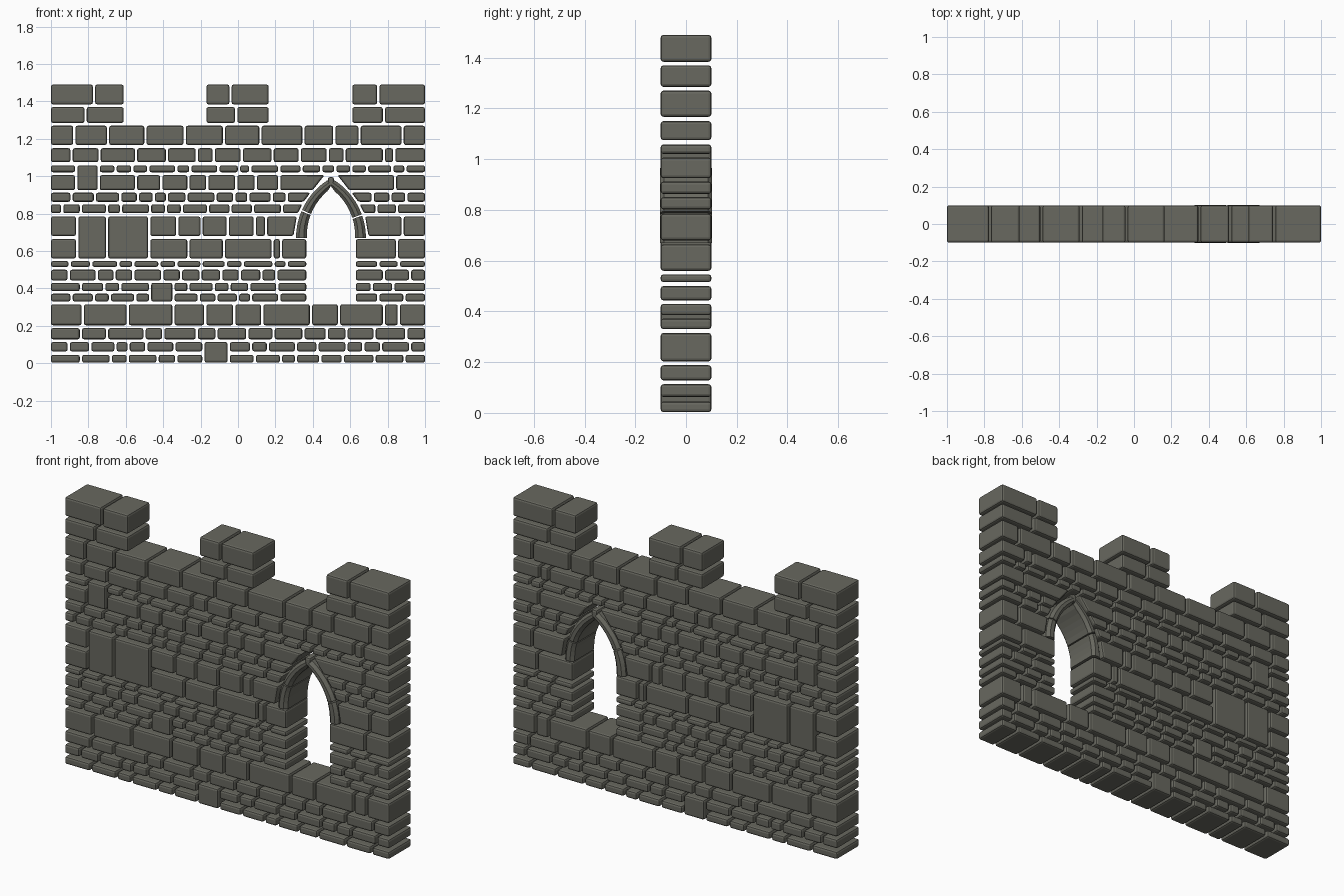
import bpy, bmesh, math

if "Cube" in bpy.data.objects:
    bpy.data.objects.remove(bpy.data.objects["Cube"])

stone = bpy.data.materials.new("grey_stone")
stone.diffuse_color = (0.138, 0.138, 0.115, 1)
stone.use_nodes = True
stone.node_tree.nodes["Principled BSDF"].inputs["Base Color"].default_value = stone.diffuse_color

DEPTH, GAP = 0.1, 0.006            # half wall thickness, half joint width
AX, AZ, OFF, RAD = 0.497, 0.67, 0.18, 0.367   # pointed arch: axis, spring, centre offset, radius


def arch_half(z):
    """Half width of the outer arch line at height z."""
    return max(0.02, math.sqrt(max(0, RAD ** 2 - (z - AZ) ** 2)) - OFF) + 0.014


def finish(bm, name, bevel):
    bmesh.ops.recalc_face_normals(bm, faces=bm.faces)
    me = bpy.data.meshes.new(name)
    bm.to_mesh(me)
    bm.free()
    me.materials.append(stone)
    ob = bpy.data.objects.new(name, me)
    bpy.context.collection.objects.link(ob)
    if bevel:
        m = ob.modifiers.new("worn_edges", 'BEVEL')
        m.width, m.segments, m.limit_method = bevel, 2, 'ANGLE'
    return ob


def edge_x(e, z, side):
    # an edge of 50 in an arch course follows the arch curve
    if e == 'arch':
        return AX + side * arch_half(z)
    return e / 100 - side * -GAP


def course(name, z0, z1, *runs):
    """One course of bricks; each run lists the joint positions in hundredths."""
    bm = bmesh.new()
    for run in runs:
        for a, b in zip(run, run[1:]):
            pts = [(edge_x(a, z0, 1), z0), (edge_x(b, z0, -1), z0),
                   (edge_x(b, z1, -1), z1), (edge_x(a, z1, 1), z1)]
            f = [bm.verts.new((x, -DEPTH, z)) for x, z in pts]
            k = [bm.verts.new((x, DEPTH, z)) for x, z in pts]
            bm.faces.new(f)
            bm.faces.new(k[::-1])
            for i in range(4):
                j = (i + 1) % 4
                bm.faces.new((f[i], k[i], k[j], f[j]))
    finish(bm, name, 0.011)


L, R = -100.6, 100.6     # wall ends
DL, DR = 37.1, 62.4      # doorway jambs
A = 'arch'

# base courses
course("base_course_1", 0.003, 0.045, [L, -84, -68, -59, -43, -33, -18.5],
       [-5, 9, 23, 31, 44, 56, 73, 89, R])
course("base_course_2", 0.063, 0.113, [L, -90.5, -79, -65.5, -58.5, -49, -34, -18.5],
       [-5, 7, 16, 31, 42.5, 58, 67, 76.5, 92, R])
course("base_course_3", 0.128, 0.188,
       [L, -84, -70, -50, -40, -22, -11.5, 5, 19, 35, 47.5, 58, 73, 90, R])
course("sill_course", 0.203, 0.315,
       [L, -83, -59, -34.5, -17.5, -2, 13, 39, 54, 78, 86, R])

# courses beside the opening
course("jamb_course_1", 0.33, 0.372, [L, -89, -77, -68.5, -55, -47],
       [-34.5, -21, -11.5, 0, 7, 22, DL], [DR, 75, 89, R])
course("jamb_course_2", 0.385, 0.43, [L, -84, -71.5, -63, -47],
       [-34.5, -26.5, -13, -4.5, 6, 21, DL], [DR, 71.5, 83, R])
course("jamb_course_3", 0.443, 0.5,
       [L, -90.5, -75.5, -66, -56, -40.5, -30.5, -20, -9, 1, 12.5, 20.5, DL],
       [DR, 78, 92, R])
course("jamb_course_4", 0.515, 0.546,
       [L, -90, -78.5, -64, -56, -42, -33, -19.5, -6.5, 2.5, 19, 26, DL],
       [DR, 75, 86, R])
course("jamb_course_5", 0.56, 0.664, [L, -86], [-47.5, -26.5, -7.5, 18.5, 23, DL],
       [DR, 85, R])

# courses cut to the arch
course("arch_course_1", 0.68, 0.785, [L, -86], [-47.5, -32.5, -19.5, -5.5, 9, 15, A],
       [A, 88, R])
course("arch_course_2", 0.802, 0.85,
       [L, -94, -84, -70, -62.5, -47, -38.5, -30, -16, -4, 8, 23.5, A], [A, 74, 85, R])
course("arch_course_3", 0.863, 0.912,
       [L, -89, -76.5, -63, -53.5, -45, -38, -27.5, -12, -2, 5.5, 18, 26, A],
       [A, 72, 81.5, 90, R])
course("arch_course_4", 0.925, 1.006, [L, -86.5],
       [-74.5, -54.5, -41, -26.5, -16.5, -1, 9.5, 22, A], [A, 84, R])

# upper courses
course("upper_course_1", 1.021, 1.058, [L, -86.5],
       [-74.5, -65.5, -56.5, -48, -33, -25.5, -10.5, 0.5, 6.5, 22, 34, 44.5, 52,
        60.5, 69, 82.5, 89.5, R])
course("upper_course_2", 1.075, 1.15,
       [L, -89, -74, -54.5, -38, -22, -13, 2, 18.5, 33, 48, 57, 78, 83.5, R])
course("upper_course_3", 1.167, 1.27,
       [L, -87.5, -69.5, -49.5, -28.5, -7.5, 12, 35, 51.5, 65, 88, R])

# merlons
course("merlon_lower", 1.285, 1.37, [L, -81.5, -60.5], [-17.5, -1, 17], [60.5, 78, R])
course("merlon_upper", 1.384, 1.49, [L, -77, -60.5], [-17.5, -4, 17], [60.5, 75, R])

# large blocks two courses high
course("large_block_base", 0.003, 0.113, [-18.5, -5])
course("large_block_low", 0.33, 0.43, [-47, -34.5])
course("large_block_pair", 0.56, 0.785, [-86, -70, -47.5])
course("large_block_high", 0.925, 1.058, [-86.5, -74.5])


def voussoir(name, side, t0, t1, steps):
    """Curved arch stone with a chamfered section, swept along the arch."""
    bm = bmesh.new()
    rings = []
    for i in range(steps + 1):
        t = t0 + (t1 - t0) * i / steps
        th = 0.058 - 0.012 * t            # stones get thinner to the top
        c, d = 0.016, DEPTH + 0.002
        sec = [(0, -d + c), (c, -d), (th - c, -d), (th, -d + c),
               (th, d - c), (th - c, d), (c, d), (0, d - c)]
        ring = []
        for u, y in sec:
            r = RAD - u
            x = max(0.004, r * math.cos(t) - OFF)
            ring.append(bm.verts.new((AX + side * x, y, AZ + r * math.sin(t))))
        rings.append(ring)
    for a, b in zip(rings, rings[1:]):
        for i in range(8):
            j = (i + 1) % 8
            bm.faces.new((a[i], a[j], b[j], b[i]))
    bm.faces.new(rings[0])
    bm.faces.new(rings[-1][::-1])
    finish(bm, name, 0)


# pointed arch
voussoir("arch_left_lower", -1, 0.0, 0.40, 4)
voussoir("arch_left_upper", -1, 0.42, 1.0, 6)
voussoir("arch_right_lower", 1, 0.0, 0.33, 4)
voussoir("arch_right_upper", 1, 0.35, 1.0, 6)
course("keystone", 0.945, 0.995, [AX * 100 - 2.3, AX * 100 + 2.3])
